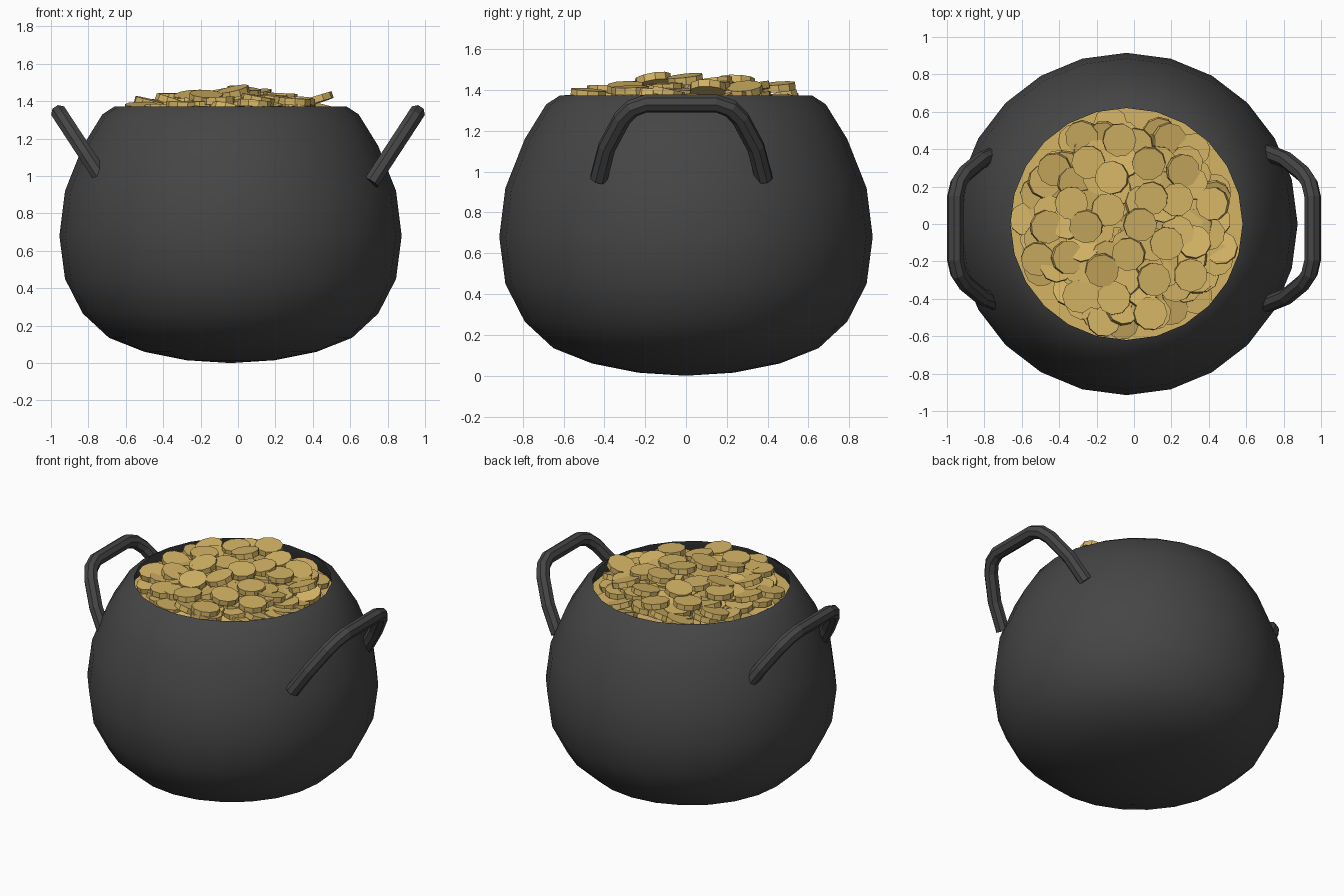
import bpy, bmesh, math, random
from mathutils import Matrix, Vector

if "Cube" in bpy.data.objects:
    bpy.data.objects.remove(bpy.data.objects["Cube"])

random.seed(7)
CX = -0.04  # pot axis


def material(name, rgb):
    m = bpy.data.materials.new(name)
    m.diffuse_color = (*rgb, 1)
    m.use_nodes = True
    m.node_tree.nodes["Principled BSDF"].inputs["Base Color"].default_value = m.diffuse_color
    return m


iron = material("dark iron", (0.06, 0.06, 0.06))
gold = material("gold", (0.66, 0.455, 0.13))


def add_object(name, bm, mat):
    bmesh.ops.recalc_face_normals(bm, faces=bm.faces)
    me = bpy.data.meshes.new(name)
    bm.to_mesh(me)
    bm.free()
    me.materials.append(mat)
    ob = bpy.data.objects.new(name, me)
    bpy.context.collection.objects.link(ob)
    return ob


# Pot: lathed profile (radius, height), outside up to the rim, then inside back down
profile = [(0, 0), (0.235, 0.015), (0.46, 0.06), (0.65, 0.135), (0.79, 0.265),
           (0.885, 0.45), (0.915, 0.68), (0.885, 0.92), (0.79, 1.16), (0.685, 1.33),
           (0.62, 1.372), (0.635, 1.31), (0.72, 1.15), (0.8, 0.92), (0.83, 0.68),
           (0.7, 0.32), (0.42, 0.14), (0, 0.09)]
bm = bmesh.new()
vs = [bm.verts.new((CX + r, 0, z)) for r, z in profile]
edges = [bm.edges.new(p) for p in zip(vs, vs[1:])]
bmesh.ops.spin(bm, geom=vs + edges, cent=(CX, 0, 0), axis=(0, 0, 1),
               angle=math.tau, steps=24, use_duplicate=False)
bmesh.ops.remove_doubles(bm, verts=bm.verts, dist=0.001)
pot = add_object("pot", bm, iron)
bpy.context.view_layer.objects.active = pot
pot.select_set(True)
bpy.ops.object.shade_smooth_by_angle(angle=math.radians(42))
pot.select_set(False)

# Handles: octagonal bar swept along a leaning arch
half = [(0.405, 0.965), (0.365, 1.12), (0.29, 1.26), (0.24, 1.31), (0.17, 1.335)]
arch = [(-y, z) for y, z in half] + half[::-1]


def handle(name, side):
    lean = Vector((side * 0.235, 0, 0.36)).normalized()
    out = lean.cross(Vector((0, 1, 0)))
    pts = [Vector((side * (0.955 + (z - 1.335) / 1.53), y - 0.023, z)) for y, z in arch]
    bm = bmesh.new()
    rings = []
    for i, p in enumerate(pts):
        d = (pts[min(i + 1, len(pts) - 1)] - pts[max(i - 1, 0)]).normalized()
        across = d.cross(out)
        rings.append([bm.verts.new(p + 0.045 * (math.cos(a) * out + math.sin(a) * across))
                      for a in [math.tau * (k + 0.5) / 8 for k in range(8)]])
    for a, b in zip(rings, rings[1:]):
        for k in range(8):
            bm.faces.new((a[k], a[k - 1], b[k - 1], b[k]))
    bm.faces.new(rings[0])
    bm.faces.new(rings[-1])
    add_object(name, bm, iron)


handle("right_handle", 1)
handle("left_handle", -1)

# Gold filling hidden beneath the loose coins
bm = bmesh.new()
bmesh.ops.create_circle(bm, cap_ends=True, segments=24, radius=0.65,
                        matrix=Matrix.Translation((CX, 0, 1.27)))
add_object("coin_bed", bm, gold)

# Coins: layers of tilted discs heaped into a low mound
bm = bmesh.new()


def coin_layer(count, reach, edge_z, centre_z, tilt):
    for i in range(count):
        r = reach * math.sqrt((i + 0.5) / count)
        a = i * 2.39996 + random.uniform(-0.12, 0.12)
        z = centre_z + (edge_z - centre_z) * (r / 0.54) ** 2 + random.uniform(-0.02, 0.02)
        m = (Matrix.Translation((CX + r * math.cos(a), r * math.sin(a), z))
             @ Matrix.Rotation(random.uniform(0, math.tau), 4, 'Z')
             @ Matrix.Rotation(math.radians(random.uniform(0, tilt)), 4, 'X')
             @ Matrix.Rotation(random.uniform(0, math.tau), 4, 'Z'))
        bmesh.ops.create_cone(bm, cap_ends=True, segments=10, radius1=0.09,
                              radius2=0.09, depth=0.036, matrix=m)


coin_layer(75, 0.545, 1.31, 1.34, 18)
coin_layer(50, 0.53, 1.345, 1.385, 20)
coin_layer(24, 0.50, 1.38, 1.435, 18)
add_object("coins", bm, gold)
